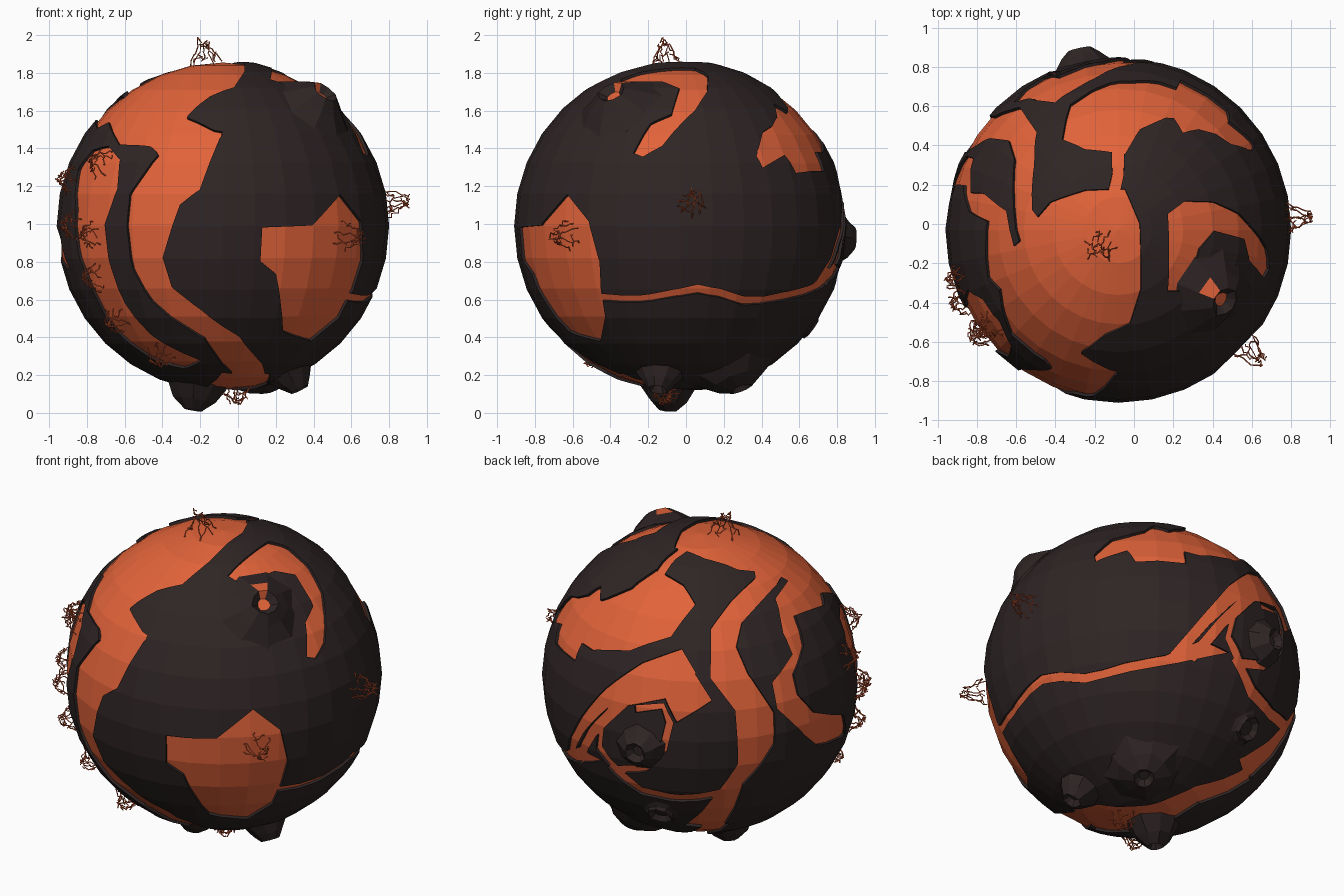
import bpy, bmesh, random
from math import sin, cos, radians, pi, sqrt
from mathutils import Vector
from mathutils.geometry import tessellate_polygon

if "Cube" in bpy.data.objects:
    bpy.data.objects.remove(bpy.data.objects["Cube"])

random.seed(4)
C = Vector((-0.08, -0.03, 0.99))          # planet centre
R_CRUST, R_LAVA = 0.88, 0.865


def material(name, rgb):
    m = bpy.data.materials.new(name)
    m.diffuse_color = (*rgb, 1)
    m.use_nodes = True
    m.node_tree.nodes["Principled BSDF"].inputs["Base Color"].default_value = m.diffuse_color
    return m


LAVA = material("lava_orange", (0.76, 0.125, 0.042))
ROCK = material("dark_rock", (0.028, 0.018, 0.018))


def make_object(name, bm, mats):
    me = bpy.data.meshes.new(name)
    bm.to_mesh(me)
    bm.free()
    for m in mats:
        me.materials.append(m)
    ob = bpy.data.objects.new(name, me)
    bpy.context.collection.objects.link(ob)
    return ob


# Drawing discs: azimuth, elevation, disc centre, disc radius
FRONT = (0, 0, 223.4, 226.4, 166.3)
RIGHT = (90, 0, 680.3, 226.4, 166.3)
TOP = (0, 90, 1118.3, 230.9, 172.5)
BACK_LEFT = (210, 30, 698, 674, 157)
BACK_LOW = (142, -28, 1144, 677, 157)


def to_dir(view, p):
    """Point on a drawing disc -> direction on the sphere."""
    az, el, cx, cy, r = view
    a, e = radians(az), radians(el)
    u, v = (p[0] - cx) / r, (cy - p[1]) / r
    k = max(1, sqrt(u * u + v * v) / 0.998)
    u, v = u / k, v / k
    right = Vector((cos(a), sin(a), 0))
    up = Vector((-sin(e) * sin(a), sin(e) * cos(a), cos(e)))
    out = Vector((cos(e) * sin(a), -cos(e) * cos(a), sin(e)))
    return (right * u + up * v + out * sqrt(max(0, 1 - u * u - v * v))).normalized()


cutters = []


def pool(view, pts):
    """Cone from the planet centre through an outline: cuts a lava opening."""
    bm = bmesh.new()
    apex = bm.verts.new(C)
    vs = [bm.verts.new(C + to_dir(view, p) * 3) for p in pts]
    for t in tessellate_polygon([[Vector((p[0], p[1], 0)) for p in pts]]):
        bm.faces.new([vs[i] for i in t])
    for i in range(len(vs)):
        bm.faces.new((apex, vs[i], vs[(i + 1) % len(vs)]))
    bmesh.ops.recalc_face_normals(bm, faces=bm.faces)
    ob = make_object("lava_cutter", bm, [])
    ob.hide_render = True
    cutters.append(ob)


def channel(view, path, width):
    """Narrow lava crack along a path."""
    ps = [Vector(p) for p in path]
    left, right = [], []
    for i, p in enumerate(ps):
        t = (ps[min(i + 1, len(ps) - 1)] - ps[max(i - 1, 0)]).normalized()
        n = Vector((-t.y, t.x)) * width / 2 * random.uniform(0.85, 1.15)
        left.append(p + n)
        right.append(p - n)
    pool(view, left + right[::-1])


# Front: right pool, long river, left lake
pool(FRONT, [(263, 228), (313, 226), (341, 195), (362, 222), (364, 262), (340, 318),
             (312, 342), (284, 333), (277, 275), (261, 262)])
pool(FRONT, [(108, 119), (150, 100), (190, 104), (186, 126), (223, 132), (200, 190),
             (180, 205), (163, 258), (172, 288), (200, 310), (240, 338), (263, 365),
             (268, 385), (258, 393), (240, 392), (232, 375), (205, 340), (152, 303),
             (133, 270), (127, 225), (130, 195), (158, 155), (140, 122)])
pool(FRONT, [(92, 150), (108, 146), (120, 160), (117, 190), (105, 225), (110, 265),
             (125, 305), (150, 335), (202, 362), (185, 370), (150, 359), (115, 331),
             (92, 290), (77, 250), (75, 210), (78, 170)])
# Top: cap pool, back pool, hook around the crater
pool(TOP, [(1018, 243), (1050, 203), (1085, 191), (1125, 190), (1140, 225), (1141, 290),
           (1130, 325), (1105, 337), (1080, 355), (1118, 375), (1080, 392), (1043, 362),
           (1010, 335), (1000, 300), (997, 262)])
pool(TOP, [(1062, 140), (1070, 105), (1110, 83), (1160, 82), (1200, 100), (1250, 151),
           (1200, 130), (1192, 119), (1165, 119), (1140, 130), (1125, 155), (1085, 150)])
channel(TOP, [(1112, 202), (1118, 175), (1118, 145)], 13)
pool(TOP, [(1168, 215), (1185, 202), (1215, 203), (1240, 215), (1268, 250), (1270, 270),
           (1265, 280), (1250, 262), (1245, 240), (1215, 232), (1200, 250), (1196, 265),
           (1215, 285), (1225, 305), (1210, 300), (1185, 292), (1168, 293)])
# Right side: upper back pool and a crack carried on round the back
pool(RIGHT, [(774, 104), (790, 113), (808, 131), (815, 146), (825, 171), (797, 173),
             (785, 155), (763, 168), (757, 156), (763, 132), (779, 122)])
channel(RIGHT, [(598, 298), (640, 300), (675, 294), (698, 290), (720, 294), (745, 302),
                (765, 301), (785, 297), (816, 288), (838, 266)], 8)
channel(BACK_LOW, [(1188, 660), (1220, 622), (1250, 593), (1278, 598), (1290, 625)], 12)
# Left and back: two rivers, a band and the ring round the back mound
pool(BACK_LEFT, [(752, 560), (785, 569), (779, 588), (748, 632), (744, 657), (757, 684),
                 (783, 720), (783, 750), (752, 790), (728, 826), (690, 827), (725, 800),
                 (748, 770), (745, 720), (720, 690), (718, 640), (735, 612), (757, 585)])
pool(BACK_LEFT, [(790, 580), (820, 592), (823, 605), (798, 620), (808, 650), (800, 680),
                 (805, 700), (820, 715), (845, 712), (850, 730), (822, 745), (812, 738),
                 (785, 715), (780, 690), (798, 660), (788, 640), (778, 605)])
pool(BACK_LEFT, [(571, 760), (584, 734), (612, 703), (650, 677), (690, 662), (705, 685),
                 (696, 704), (660, 711), (634, 708), (608, 727), (590, 744), (577, 767)])
channel(BACK_LEFT, [(629, 719), (610, 738), (607, 758), (625, 779), (655, 778),
                    (674, 760), (680, 735), (673, 719), (645, 722)], 7)
channel(BACK_LEFT, [(618, 774), (650, 798), (690, 805), (732, 798)], 7)
# Underside pool
pool(BACK_LOW, [(1252, 762), (1195, 785), (1150, 804), (1100, 804), (1075, 808),
                (1100, 827), (1160, 823), (1200, 801), (1252, 776)])

# Molten core
bm = bmesh.new()
bmesh.ops.create_uvsphere(bm, u_segments=32, v_segments=16, radius=R_LAVA)
bmesh.ops.translate(bm, verts=bm.verts, vec=C)
make_object("lava_core", bm, [LAVA])

# Rock crust: thin shell with the lava openings cut out
bm = bmesh.new()
bmesh.ops.create_uvsphere(bm, u_segments=32, v_segments=16, radius=R_CRUST)
outer = set(bm.faces)
bmesh.ops.create_uvsphere(bm, u_segments=32, v_segments=16, radius=0.845)
bmesh.ops.reverse_faces(bm, faces=[f for f in bm.faces if f not in outer])
bmesh.ops.translate(bm, verts=bm.verts, vec=C)
crust = make_object("rock_crust", bm, [ROCK])
for c in cutters:
    mod = crust.modifiers.new("cut", 'BOOLEAN')
    mod.operation, mod.solver, mod.object = 'DIFFERENCE', 'EXACT', c
dg = bpy.context.evaluated_depsgraph_get()
cut_mesh = bpy.data.meshes.new_from_object(crust.evaluated_get(dg))
crust.modifiers.clear()
crust.data = cut_mesh
cut_mesh.materials.clear()
cut_mesh.materials.append(ROCK)
for c in cutters:
    bpy.data.objects.remove(c)


def basis(d):
    d = Vector(d).normalized()
    a = d.orthogonal().normalized()
    return d, a, d.cross(a)


def mound(name, d, base, rim, tip, flow=None):
    """Nine-sided volcano with a small crater; flow = direction of a lava streak."""
    d, a, b = basis(d)
    low = sqrt(R_CRUST ** 2 - base ** 2) - 0.015
    prof = [(base, low), (base * 0.62, low + (tip - low) * 0.62), (rim, tip),
            (rim * 0.5, tip - 0.035)]
    n = 9
    bm = bmesh.new()
    rings = []
    for r, h in prof:
        rings.append([])
        for i in range(n):
            t, k = 2 * pi * i / n, r * random.uniform(0.9, 1.1)
            rings[-1].append(bm.verts.new(C + d * h + (a * cos(t) + b * sin(t)) * k))
    for lo, hi in zip(rings, rings[1:]):
        fs = [bm.faces.new((lo[i], lo[(i + 1) % n], hi[(i + 1) % n], hi[i])) for i in range(n)]
        if flow and lo is not rings[0]:
            max(fs, key=lambda f: f.calc_center_median().dot(Vector(flow))).material_index = 1
    floor = bm.faces.new(rings[-1])
    floor.material_index = 1 if flow else 0
    make_object(name, bm, [ROCK, LAVA])


mound("top_volcano", (0.55, -0.37, 0.72), 0.23, 0.075, 0.965, flow=(-0.6, 0.7, 0.2))
mound("back_volcano", (-0.19, 0.87, -0.07), 0.15, 0.06, 0.945)
mound("bottom_volcano", (-0.16, -0.07, -0.98), 0.17, 0.05, 0.99)
mound("bottom_right_volcano", (0.40, -0.12, -0.86), 0.13, 0.05, 0.965)
mound("bottom_back_volcano", (0.25, 0.32, -0.86), 0.23, 0.06, 0.955)
mound("back_slab", (-0.2, 0.68, -0.54), 0.13, 0.07, 0.9)


def spark(name, d, height=0.145):
    """Tent of thin jagged lava wires."""
    d, a, b = basis(d)
    cu = bpy.data.curves.new(name, 'CURVE')
    cu.dimensions = '3D'
    cu.bevel_depth, cu.bevel_resolution = 0.0035, 0

    def wire(p, q, n=6):
        s = cu.splines.new('POLY')
        s.points.add(n)
        for i, pt in enumerate(s.points):
            j = Vector([random.uniform(-0.011, 0.011) for _ in range(3)])
            pt.co = (*(p.lerp(q, i / n) + j), 1)

    def at(t, r, h):
        return C + d * (R_LAVA + h) + (a * cos(t) + b * sin(t)) * r

    for i in range(6):
        t = 2 * pi * i / 6 + random.uniform(-0.3, 0.3)
        top = height * random.uniform(0.65, 0.97)
        wire(at(t, 0.08, 0), at(t, 0.025, top))
        wire(at(t, 0.025, top), at(t + 1.5, 0.025, top * 0.9), 3)
    for t in (0.5, 2.6, 4.7):
        wire(at(t, 0.07, 0.02), at(t + 1.2, 0.055, 0.05), 4)
    cu.materials.append(LAVA)
    bpy.context.collection.objects.link(bpy.data.objects.new(name, cu))


SPARKS = [(-0.1, -0.09, 0.94), (0.9, 0.06, 0.12), (0.66, -0.6, -0.05),
          (-0.65, -0.49, 0.335), (-0.81, -0.25, 0.24), (-0.8, -0.37, 0.0),
          (-0.7, -0.53, -0.05), (-0.68, -0.49, -0.27), (-0.56, -0.46, -0.5),
          (-0.33, -0.45, -0.68), (0.07, -0.08, -0.9)]
for i, s in enumerate(SPARKS):
    spark(f"lava_spark_{i + 1}", s, 0.15 if i < 3 else 0.09)
